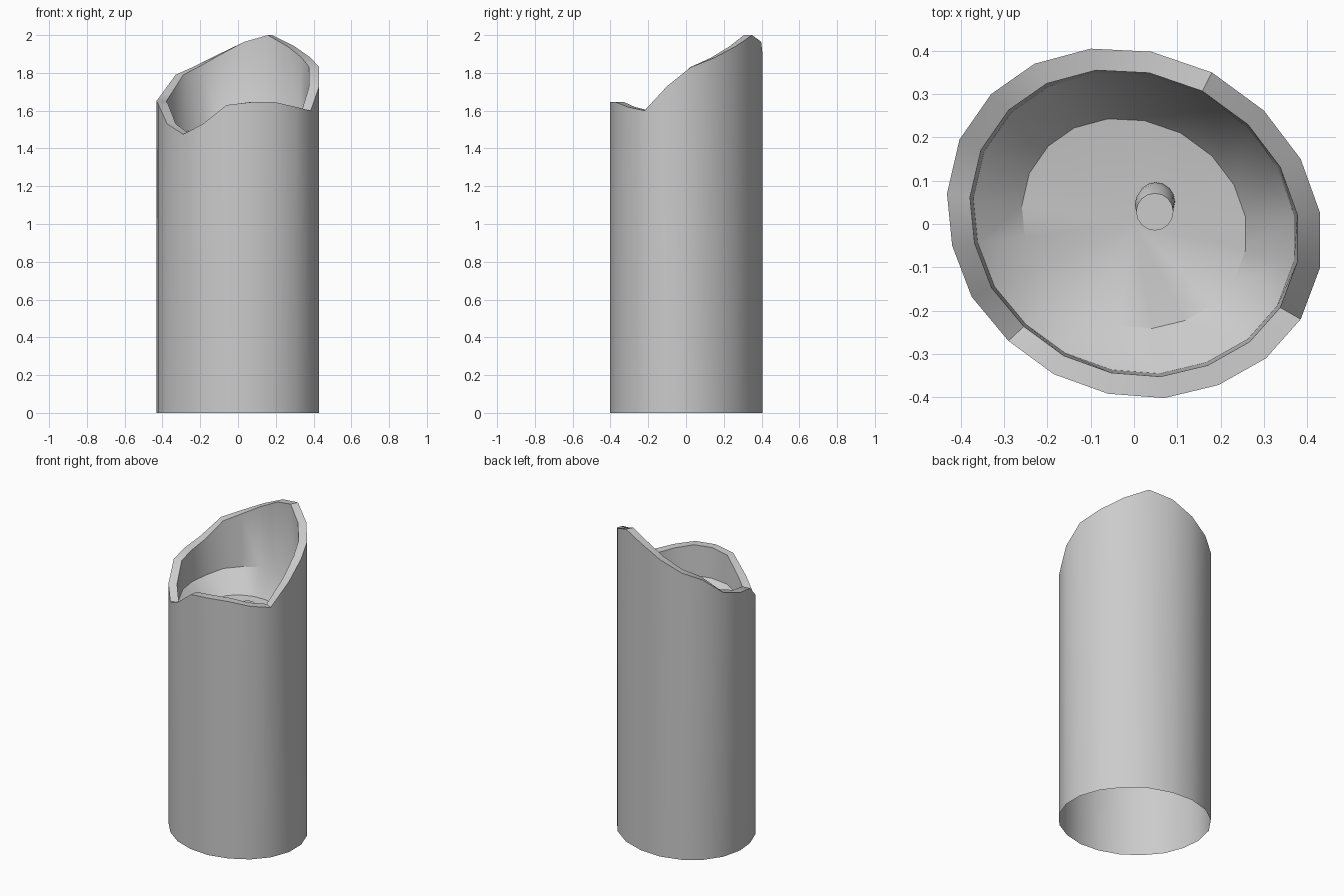
import bpy, bmesh, math
from mathutils import Vector

if "Cube" in bpy.data.objects:
    bpy.data.objects.remove(bpy.data.objects["Cube"])

# Outline of the candle seen from above, with the melted rim height (x, y, z)
RIM = [(-.10, .405, 1.90), (.04, .398, 1.965), (.18, .35, 2.0), (.30, .262, 1.94),
       (.385, .15, 1.88), (.43, .025, 1.83), (.43, -.10, 1.73), (.385, -.22, 1.60),
       (.305, -.31, 1.62), (.195, -.372, 1.645), (.07, -.402, 1.645), (-.06, -.392, 1.63),
       (-.185, -.347, 1.53), (-.29, -.27, 1.475), (-.375, -.168, 1.53), (-.42, -.05, 1.63),
       (-.432, .07, 1.65), (-.403, .195, 1.69), (-.33, .30, 1.79), (-.23, .37, 1.835)]
INNER = 0.877


def add_object(name, loops, cap=None, angle=35):
    """Skin a stack of loops; optionally close the last one with a centre point."""
    bm = bmesh.new()
    rings = [[bm.verts.new(p) for p in loop] for loop in loops]
    n = len(rings[0])
    for a, b in zip(rings, rings[1:]):
        for i in range(n):
            j = (i + 1) % n
            bm.faces.new((a[i], a[j], b[j], b[i]))
    if cap:
        c = bm.verts.new(cap)
        for i in range(n):
            bm.faces.new((rings[-1][i], rings[-1][(i + 1) % n], c))
    bmesh.ops.recalc_face_normals(bm, faces=bm.faces[:])
    # the outer skin must face outwards
    bm.faces.ensure_lookup_table()
    f = bm.faces[0]
    mid, c0 = f.calc_center_median(), sum((Vector(p) for p in loops[0]), Vector()) / n
    if f.normal.dot(mid - c0) < 0:
        bmesh.ops.reverse_faces(bm, faces=bm.faces[:])
    me = bpy.data.meshes.new(name)
    bm.to_mesh(me)
    bm.free()
    ob = bpy.data.objects.new(name, me)
    bpy.context.collection.objects.link(ob)
    bpy.context.view_layer.objects.active = ob
    ob.select_set(True)
    bpy.ops.object.shade_smooth_by_angle(angle=math.radians(angle))
    ob.select_set(False)


def scaled(k, height):
    return [(x * k, y * k, height(z)) for x, y, z in RIM]


# Wax body: open at the bottom, uneven rim, shallow bowl inside
add_object("wax_body", [
    scaled(1, lambda z: 0),
    scaled(1, lambda z: z),
    scaled(INNER, lambda z: z),
    scaled(INNER * .98, lambda z: 1.41 + .25 * (z - 1.475)),
    scaled(.6, lambda z: 1.35 + .06 * (z - 1.475)),
], cap=(0, 0, 1.34))


# Wick: short, slightly bent cylinder
def circle(x, y, z, r, n=16):
    return [(x + r * math.cos(2 * math.pi * i / n), y + r * math.sin(2 * math.pi * i / n), z)
            for i in range(n)]


add_object("wick", [circle(.05, .048, 1.30, .046), circle(.05, .052, 1.37, .044),
                    circle(.047, .045, 1.40, .045), circle(.048, .028, 1.44, .043)],
           cap=(.048, .028, 1.44))
